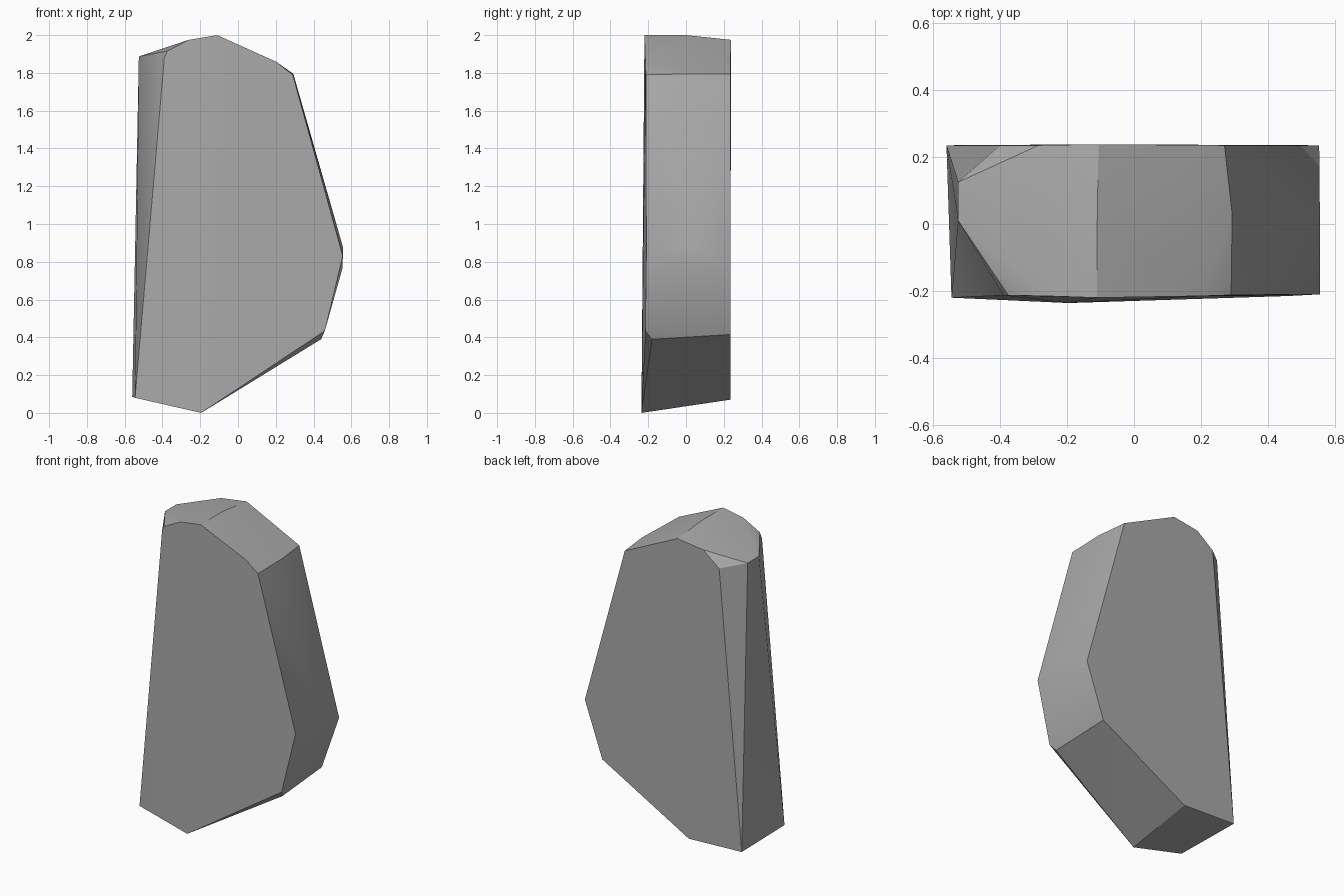
import bpy
import bmesh
import math

cube = bpy.data.objects.get("Cube")
if cube:
    bpy.data.objects.remove(cube, do_unlink=True)

# Stone colour
stone = bpy.data.materials.new("stone_grey")
stone.use_nodes = True
grey = (0.4, 0.4, 0.4, 1)
stone.diffuse_color = grey
stone.node_tree.nodes["Principled BSDF"].inputs["Base Color"].default_value = grey

# Corners of the front face
front = [(-.545, -.22, .08), (-.195, -.236, 0), (.46, -.215, .435),
         (.555, -.21, .83), (.29, -.212, 1.79), (.2, -.215, 1.86),
         (-.11, -.22, 2), (-.26, -.215, 1.975), (-.375, -.213, 1.915),
         (-.39, -.213, 1.88)]

# Corners of the back face
back = [(-.56, .235, .085), (-.185, .235, .07), (.43, .235, .415),
        (.553, .235, .765), (.27, .235, 1.795), (-.106, .238, 1.975),
        (-.285, .235, 1.95), (-.4, .235, 1.86)]

# Worn corners along the rim
rim = [(.44, -.18, .39), (.555, .03, .88), (.293, .03, 1.795),
       (-.11, 0, 2), (-.525, .01, 1.887), (-.525, .125, 1.887)]

# Chipped slab: the hull around all corners
bm = bmesh.new()
for co in front + back + rim:
    bm.verts.new(co)
hull = bmesh.ops.convex_hull(bm, input=bm.verts)
spare = [v for v in hull["geom_interior"] + hull["geom_unused"]
         if isinstance(v, bmesh.types.BMVert)]
bmesh.ops.delete(bm, geom=list(set(spare)), context="VERTS")
bmesh.ops.recalc_face_normals(bm, faces=bm.faces)

mesh = bpy.data.meshes.new("stone_slab")
bm.to_mesh(mesh)
bm.free()
mesh.materials.append(stone)
slab = bpy.data.objects.new("stone_slab", mesh)
bpy.context.collection.objects.link(slab)

# Soft shading with crisp main edges
bpy.ops.object.select_all(action="DESELECT")
slab.select_set(True)
bpy.context.view_layer.objects.active = slab
bpy.ops.object.shade_smooth_by_angle(angle=math.radians(30))
